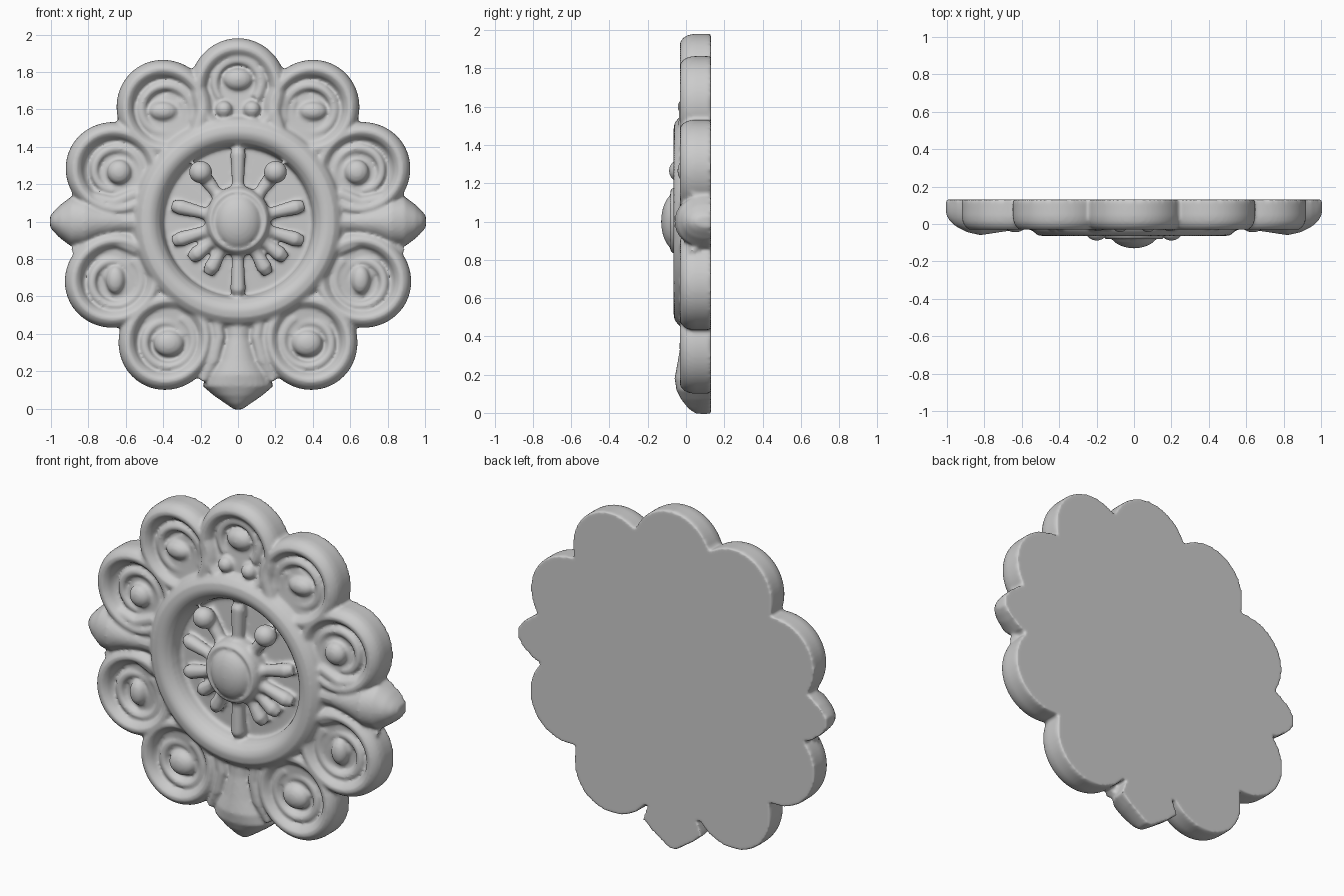
import bpy, bmesh, math
from math import sin, cos, pi, radians, atan2
from mathutils import Matrix

if "Cube" in bpy.data.objects:
    bpy.data.objects.remove(bpy.data.objects["Cube"])

BACK = 0.13      # flat rear plane
CZ = 1.0         # height of the rosette centre


def finish(name, bm):
    bmesh.ops.recalc_face_normals(bm, faces=bm.faces)
    me = bpy.data.meshes.new(name)
    bm.to_mesh(me)
    bm.free()
    ob = bpy.data.objects.new(name, me)
    bpy.context.collection.objects.link(ob)
    return ob


def skin(name, rings):
    """Closed solid through equal-length rings of points, capped at both ends."""
    bm = bmesh.new()
    vs = [[bm.verts.new(p) for p in r] for r in rings]
    n = len(vs[0])
    for a, b in zip(vs, vs[1:]):
        for i in range(n):
            bm.faces.new((a[i], a[(i + 1) % n], b[(i + 1) % n], b[i]))
    bm.faces.new(vs[0])
    bm.faces.new(vs[-1])
    return finish(name, bm)


def dish(name, x, z, wide, deep, profile, turn=0.0, n=72):
    """Elliptical turned disc; profile is (radius fraction, y)."""
    rings = []
    for s, y in profile:
        ring = []
        for i in range(n):
            a = 2 * pi * i / n
            u, v = wide * s * cos(a), deep * s * sin(a)
            ring.append((x + u * cos(turn) + v * sin(turn), y,
                         z - u * sin(turn) + v * cos(turn)))
        rings.append(ring)
    return skin(name, rings)


def bead(name, x, y, z, rx, ry, rz):
    bm = bmesh.new()
    m = Matrix.Translation((x, y, z)) @ Matrix.Diagonal((rx, ry, rz, 1))
    bmesh.ops.create_uvsphere(bm, u_segments=32, v_segments=20, radius=1, matrix=m)
    return finish(name, bm)


def tube(name, pts):
    """Tapered round cord through (x, y, z, radius)."""
    cu = bpy.data.curves.new(name, 'CURVE')
    cu.dimensions = '3D'
    cu.bevel_depth = 1.0
    cu.bevel_resolution = 4
    cu.use_fill_caps = True
    sp = cu.splines.new('POLY')
    sp.points.add(len(pts) - 1)
    for p, (x, y, z, r) in zip(sp.points, pts):
        p.co = (x, y, z, 1)
        p.radius = r
    ob = bpy.data.objects.new(name, cu)
    bpy.context.collection.objects.link(ob)
    return ob


def leaf(name, stations, ang):
    """Domed leaf along a radial direction; stations are (distance, half width, crest y)."""
    rings = []
    for d, w, crest in stations:
        ring = []
        for i in range(17):
            a = pi * i / 16
            t = w * cos(a)
            y = BACK - (BACK - crest) * sin(a) ** 0.7 if 0 < i < 16 else BACK
            ring.append((d * cos(ang) - t * sin(ang), y, CZ + d * sin(ang) + t * cos(ang)))
        rings.append(ring)
    return skin(name, rings)


def curl(name, x, z, s, start, turns, r0, r1, y, thick):
    pts = []
    for i in range(49):
        f = i / 48
        a = start + turns * 2 * pi * f
        r = r0 + (r1 - r0) * f
        pts.append((x + s * r * cos(a), y, z + r * sin(a), thick * (1 - 0.35 * f)))
    return tube(name, pts)


# Base plate
dish("base_plate", 0, CZ, 0.81, 0.81,
     [(1, BACK), (1, 0.05), (0.96, 0.025), (0.7, 0.0), (0.5, 0.0), (0.49, 0.045), (0.02, 0.03)])

# Main ring around the hub (annular section, lathed back onto itself)
ring_prof = [(0.405, 0.10), (0.402, 0.02), (0.415, -0.025), (0.445, -0.055), (0.475, -0.066),
             (0.515, -0.06), (0.545, -0.035), (0.565, 0.0), (0.575, 0.10), (0.405, 0.10)]
dish("main_ring", 0, CZ, 1, 1, ring_prof, n=96)

# Scalloped lobes
lobe_prof = [(1, BACK), (1.0, 0.04), (0.98, 0.01), (0.93, -0.014), (0.85, -0.031), (0.77, -0.03),
             (0.69, -0.01), (0.63, 0.02), (0.55, 0.035), (0.02, 0.035)]
dish("top_lobe", 0, 1.70, 0.262, 0.28, lobe_prof)
curl("top_inner_arch", 0, 1.74, 1, radians(-40), 260 / 360, 0.125, 0.125, 0.02, 0.033)
bead("top_bead", 0, 0.02, 1.76, 0.078, 0.05, 0.06)
for s in (-1, 1):
    bead("top_small_bead", s * 0.075, 0.0, 1.60, 0.045, 0.045, 0.045)
    tube("top_side_ridge", [(s * 0.2, 0.01, 1.7, 0.035), (s * 0.19, 0.0, 1.58, 0.04),
                            (s * 0.22, 0.0, 1.48, 0.04)])
    for nm, x, z, start, turns in (("upper_diagonal", 0.39, 1.60, 200, -1.15),
                                   ("upper_side", 0.655, 1.275, 240, -0.9),
                                   ("lower_side", 0.66, 0.69, 130, 1.1),
                                   ("lower_diagonal", 0.38, 0.365, 120, 1.1)):
        dish(nm + "_lobe", s * x, z, 0.255, 0.268, lobe_prof, turn=atan2(s * x, z - CZ))
        curl(nm + "_curl", s * x, z - 0.01, s, radians(start), turns, 0.15, 0.10, 0.025, 0.03)
    # Eyes of the lobes
    bead("upper_diagonal_eye", s * 0.40, 0.02, 1.59, 0.075, 0.045, 0.05)
    bead("upper_side_eye", s * 0.635, 0.005, 1.265, 0.065, 0.05, 0.065)
    bead("lower_side_eye", s * 0.655, 0.015, 0.69, 0.05, 0.045, 0.075)
    bead("lower_diagonal_eye", s * 0.37, 0.015, 0.35, 0.08, 0.05, 0.07)
    # Side leaf with its flanking ridges
    leaf("side_leaf", [(0.5, 0.08, -0.03), (0.62, 0.075, -0.03), (0.74, 0.1, -0.048),
                       (0.82, 0.135, -0.06), (0.89, 0.135, -0.045), (0.95, 0.09, -0.015),
                       (0.985, 0.055, 0.015), (1.005, 0.03, 0.05)], 0 if s > 0 else pi)
    for t in (-1, 1):
        tube("side_leaf_ridge", [(s * 0.54, 0.01, CZ + t * 0.15, 0.035),
                                 (s * 0.66, 0.01, CZ + t * 0.1, 0.035),
                                 (s * 0.80, 0.02, CZ + t * 0.13, 0.035),
                                 (s * 0.88, 0.05, CZ + t * 0.16, 0.025)])
    tube("bottom_leaf_ridge", [(s * 0.12, 0.0, 0.5, 0.03), (s * 0.1, 0.0, 0.38, 0.03),
                               (s * 0.13, 0.01, 0.26, 0.035), (s * 0.19, 0.03, 0.15, 0.03)])

# Bottom leaf
leaf("bottom_leaf", [(0.5, 0.09, -0.02), (0.62, 0.085, -0.025), (0.74, 0.125, -0.045),
                     (0.82, 0.17, -0.06), (0.88, 0.19, -0.05), (0.93, 0.13, -0.025),
                     (0.975, 0.065, 0.01), (1.005, 0.02, 0.05)], -pi / 2)

# Spokes inside the ring
for deg in (90, -90, 53, 127, 14, 166, -17, 197, -38, 218, -60, 240):
    a = radians(deg)
    end = 0.40 if abs(deg) == 90 else 0.32 if deg in (-60, 240, -38, 218) else 0.36
    pts = [(d * cos(a), y, CZ + d * sin(a), r) for d, y, r in
           ((0.1, -0.02, 0.045), (0.2, 0.0, 0.033), (end - 0.04, 0.005, 0.042), (end, 0.02, 0.03))]
    tube("spoke", pts)
for s in (-1, 1):
    bead("spoke_bulb", s * 0.2, -0.03, 1.265, 0.062, 0.06, 0.06)

# Hub collar and centre boss
dish("hub_collar", 0, 1.005, 0.175, 0.185,
     [(1, 0.08), (1, -0.02), (0.95, -0.06), (0.86, -0.083), (0.78, -0.08), (0.7, -0.06), (0.02, -0.06)])
bead("centre_boss", 0, -0.05, 1.0, 0.128, 0.08, 0.15)

# Fuse every part into one softly carved relief
bpy.ops.object.select_all(action='SELECT')
base = bpy.data.objects["base_plate"]
bpy.context.view_layer.objects.active = base
bpy.ops.object.convert(target='MESH')
bpy.ops.object.join()
rosette = bpy.context.view_layer.objects.active
rosette.name = "carved_rosette"
rm = rosette.modifiers.new("fuse", 'REMESH')
rm.mode = 'VOXEL'
rm.voxel_size = 0.01
sm = rosette.modifiers.new("soften", 'SMOOTH')
sm.factor = 0.5
sm.iterations = 5
bpy.ops.object.convert(target='MESH')
bpy.ops.object.shade_smooth()
